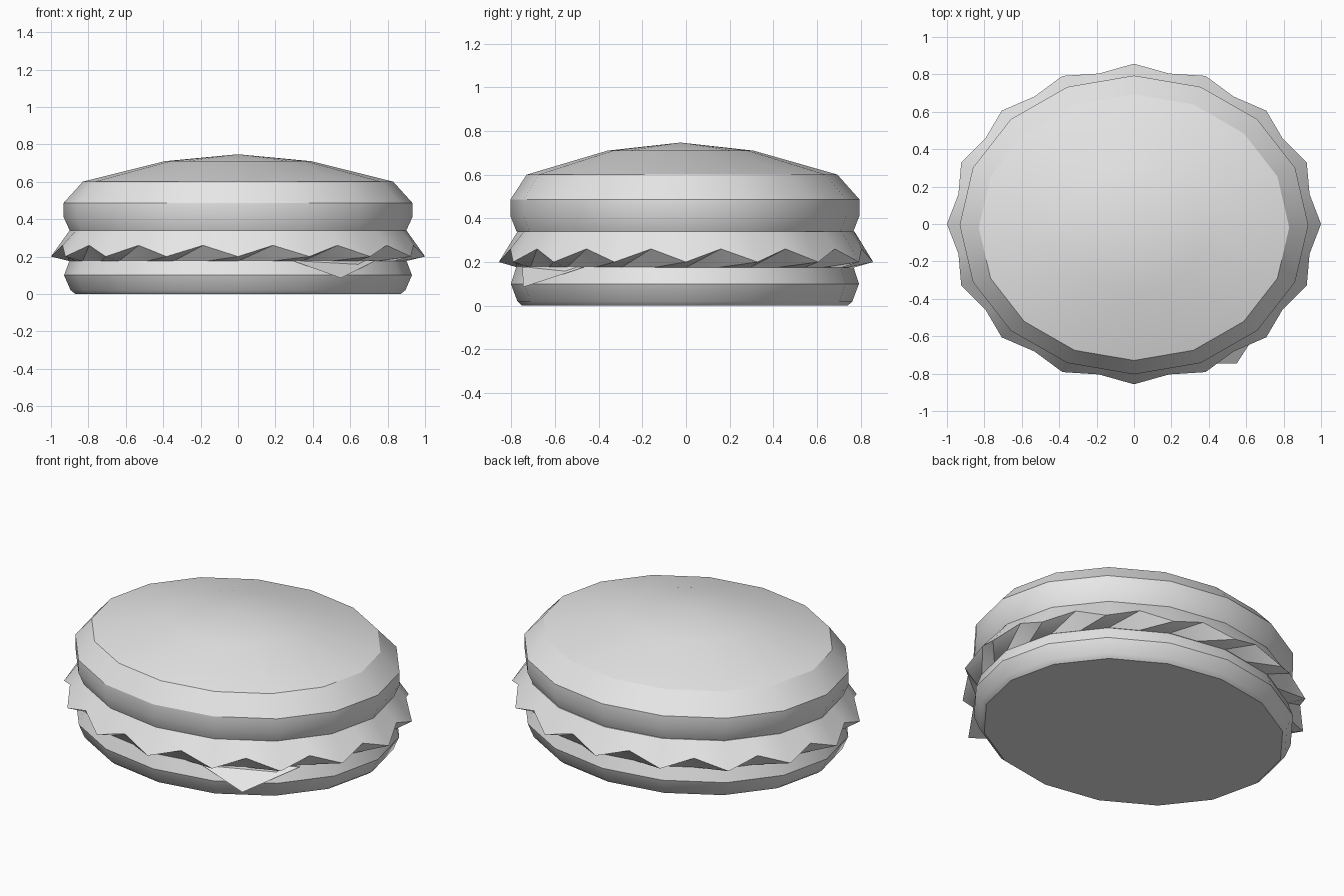
import bpy
import bmesh
import math

if "Cube" in bpy.data.objects:
    bpy.data.objects.remove(bpy.data.objects["Cube"], do_unlink=True)

SIDES = 16
DEPTH = 0.857  # y radius relative to x radius

grey = bpy.data.materials.new("light grey")
grey.use_nodes = True
grey.diffuse_color = (0.8, 0.8, 0.8, 1)
grey.node_tree.nodes["Principled BSDF"].inputs["Base Color"].default_value = (0.8, 0.8, 0.8, 1)


def finish(name, bm, angle=30):
    bmesh.ops.recalc_face_normals(bm, faces=bm.faces)
    mesh = bpy.data.meshes.new(name)
    bm.to_mesh(mesh)
    bm.free()
    mesh.materials.append(grey)
    obj = bpy.data.objects.new(name, mesh)
    bpy.context.collection.objects.link(obj)
    bpy.ops.object.select_all(action='DESELECT')
    obj.select_set(True)
    bpy.context.view_layer.objects.active = obj
    bpy.ops.object.shade_smooth_by_angle(angle=math.radians(angle))
    return obj


def ring(bm, count, point, y):
    """Closed oval ring; point(i) gives (radius, height)."""
    verts = []
    for i in range(count):
        a = 2 * math.pi * i / count
        r, z = point(i)
        verts.append(bm.verts.new((r * math.cos(a), y + r * DEPTH * math.sin(a), z)))
    return verts


def bridge(bm, low, high):
    n = len(low)
    for i in range(n):
        j = (i + 1) % n
        bm.faces.new((low[i], low[j], high[j], high[i]))


def bun(name, profile, apex=None):
    """Oval stack of rings; profile rows are radius, height, y centre."""
    bm = bmesh.new()
    rings = [ring(bm, SIDES, lambda i, r=r, z=z: (r, z), y) for r, z, y in profile]
    for low, high in zip(rings, rings[1:]):
        bridge(bm, low, high)
    bm.faces.new(rings[0])
    if apex:
        tip = bm.verts.new(apex)
        top = rings[-1]
        for i in range(SIDES):
            bm.faces.new((top[i], top[(i + 1) % SIDES], tip))
    else:
        bm.faces.new(rings[-1])
    return finish(name, bm)


# Buns
bun("bottom_bun", [(0.87, 0.0, -0.005), (0.895, 0.02, -0.005),
                   (0.93, 0.10, -0.005), (0.90, 0.18, -0.005)])
bun("top_bun", [(0.90, 0.34, -0.005), (0.932, 0.41, -0.005), (0.932, 0.487, -0.005),
                (0.83, 0.60, -0.018), (0.39, 0.71, -0.025)], (0, -0.025, 0.747))

# Lettuce layer with a zigzag rim: tips point down and out
MID = math.cos(math.pi / SIDES)
bm = bmesh.new()
bottom = ring(bm, 2 * SIDES, lambda i: (0.90 * (MID if i % 2 else 1), 0.175), 0)
rim = ring(bm, 2 * SIDES, lambda i: (0.957, 0.26) if i % 2 else (1.0, 0.20), 0)
top = ring(bm, 2 * SIDES, lambda i: (0.90 * (MID if i % 2 else 1), 0.34), 0)
n = 2 * SIDES
for i in range(n):
    j = (i + 1) % n
    bm.faces.new((bottom[i], bottom[j], rim[j]))
    bm.faces.new((bottom[i], rim[j], rim[i]))
    bm.faces.new((rim[i], rim[j], top[j]))
    bm.faces.new((rim[i], top[j], top[i]))
bm.faces.new(bottom)
bm.faces.new(top)
finish("lettuce", bm)

# Drooping corner of the cheese slice
bm = bmesh.new()
left, tip, right, inner = [bm.verts.new(p) for p in (
    (0.29, -0.75, 0.178), (0.55, -0.745, 0.085), (0.735, -0.46, 0.178), (0.46, -0.55, 0.16))]
for tri in ((left, tip, right), (left, inner, tip), (tip, inner, right), (left, right, inner)):
    bm.faces.new(tri)
finish("cheese_corner", bm)
